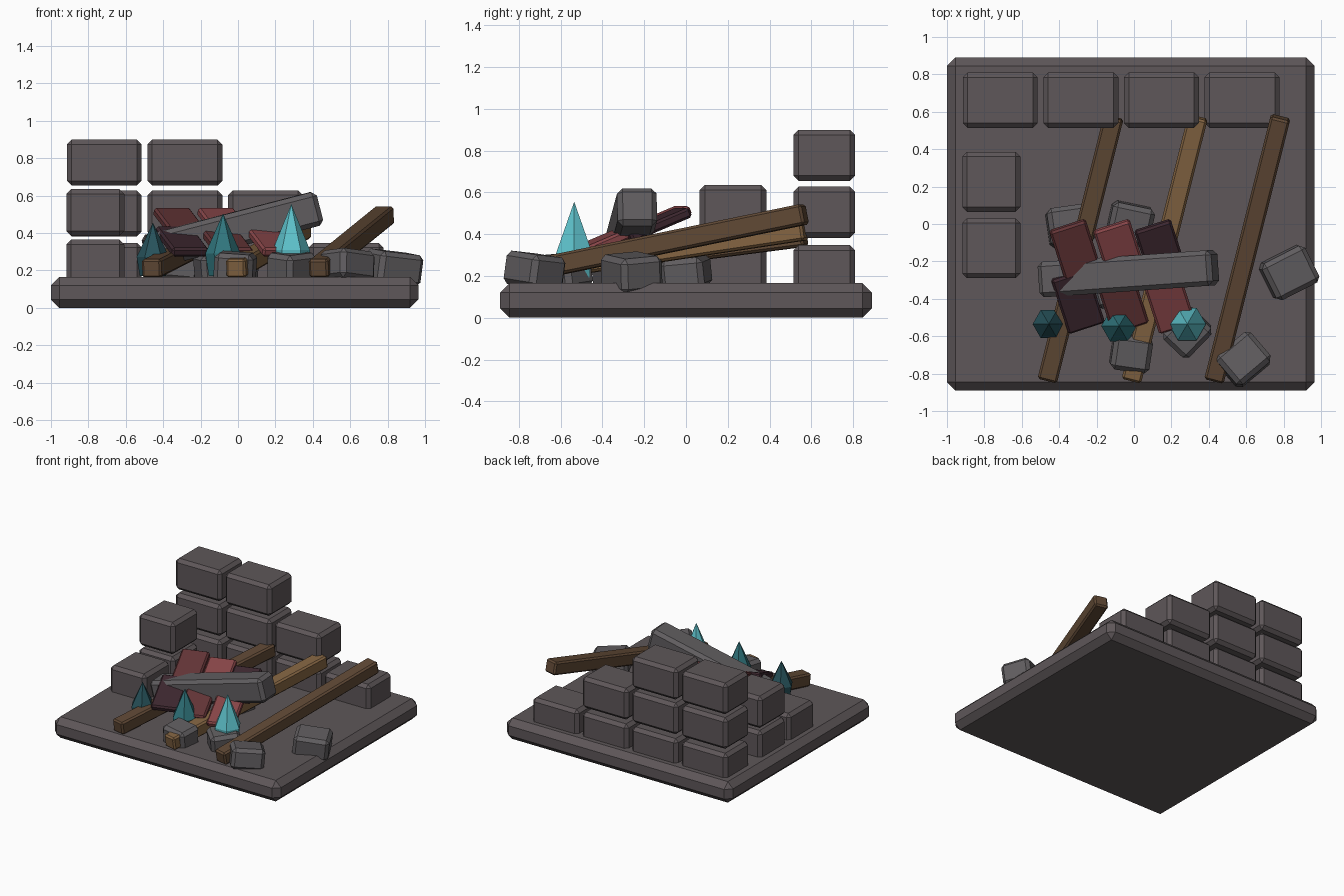
import bpy, bmesh, math
from mathutils import Vector, Euler

if "Cube" in bpy.data.objects:
    bpy.data.objects.remove(bpy.data.objects["Cube"])


def material(name, rgb):
    m = bpy.data.materials.new(name)
    m.diffuse_color = (*rgb, 1)
    m.use_nodes = True
    m.node_tree.nodes["Principled BSDF"].inputs["Base Color"].default_value = m.diffuse_color
    return m


STONE = material("warm_stone", (0.112, 0.095, 0.100))
RUBBLE = material("grey_rubble", (0.118, 0.110, 0.116))
WOOD = material("dark_wood", (0.115, 0.065, 0.035))
TAN = material("tan_wood", (0.225, 0.125, 0.053))
RED_D = material("maroon_tile", (0.046, 0.020, 0.028))
RED_M = material("red_tile", (0.125, 0.034, 0.037))
RED_L = material("light_red_tile", (0.245, 0.060, 0.065))
TEAL_D = material("dark_teal", (0.020, 0.085, 0.105))
TEAL_M = material("teal", (0.030, 0.180, 0.205))
TEAL_L = material("pale_cyan", (0.110, 0.530, 0.590))


def finish(name, bm, mat):
    me = bpy.data.meshes.new(name)
    bm.to_mesh(me)
    bm.free()
    me.materials.append(mat)
    ob = bpy.data.objects.new(name, me)
    bpy.context.collection.objects.link(ob)
    return ob


def block(name, size, loc, mat, bevel, rot=(0, 0, 0)):
    """Chamfered box; rot is XYZ degrees."""
    bm = bmesh.new()
    bmesh.ops.create_cube(bm, size=1)
    bmesh.ops.scale(bm, vec=size, verts=bm.verts)
    bmesh.ops.bevel(bm, geom=bm.edges[:], offset=bevel, segments=1, affect='EDGES')
    ob = finish(name, bm, mat)
    ob.location = loc
    ob.rotation_euler = [math.radians(a) for a in rot]
    return ob


# Ground slab
block("base_slab", (1.965, 1.78, 0.165), (-0.0175, 0, 0.0825), STONE, 0.045)

# Stepped back wall: 4, 3 and 2 blocks
for row, (count, z) in enumerate([(4, 0.225), (3, 0.505), (2, 0.777)]):
    for i in range(count):
        block(f"back_wall_{row}_{i}", (0.40, 0.295, 0.245),
              (-0.715 + i * 0.431, 0.662, z), STONE, 0.025)

# Side wall: two blocks, one more on top at the rear
for i, (y, z) in enumerate([(-0.13, 0.24), (0.225, 0.24), (0.225, 0.51)]):
    block(f"side_wall_{i}", (0.31, 0.32, 0.25), (-0.763, y, z), STONE, 0.025)

# Leaning roof beams
for i, (x, z_top, mat) in enumerate([(-0.462, 0.39, WOOD), (-0.012, 0.42, TAN), (0.43, 0.495, WOOD)]):
    a, b = Vector((x, -0.83, 0.21)), Vector((x + 0.352, 0.565, z_top))
    ob = block(f"beam_{i}", (0.107, (b - a).length + 0.01, 0.1), (a + b) / 2, mat, 0.012)
    ob.rotation_euler = (b - a).to_track_quat('Y', 'Z').to_euler()

# Fallen roof tiles, two rows sloping up to the back
for row, (y, z, xs, mats) in enumerate([
        (-0.15, 0.455, (-0.31, -0.075, 0.145), (RED_M, RED_L, RED_D)),
        (-0.41, 0.355, (-0.30, -0.065, 0.185), (RED_D, RED_M, RED_L))]):
    for i in range(3):
        block(f"roof_tile_{row}_{i}", (0.205, 0.325, 0.05), (xs[i], y, z - 0.01 * (i == 2 and row == 0)),
              mats[i], 0.012, (22, 0, 18))

# Fallen lintel lying over the tiles
block("fallen_lintel", (0.96, 0.19, 0.185), (-0.03, -0.265, 0.415), RUBBLE, 0.025, (0, -14.5, 4))

# Loose rubble: x, y, z, width, depth, height, rotation
for i, (x, y, z, w, d, h, rot) in enumerate([
        (0.83, -0.26, 0.215, 0.26, 0.22, 0.17, (5, 6, 27)),
        (0.585, -0.725, 0.225, 0.24, 0.21, 0.16, (-5, 6, 40)),
        (0.285, -0.58, 0.215, 0.22, 0.19, 0.16, (6, -5, 46)),
        (-0.015, -0.69, 0.215, 0.21, 0.19, 0.16, (5, 4, -8)),
        (-0.34, -0.01, 0.215, 0.24, 0.21, 0.15, (-4, 5, 8)),
        (-0.02, 0.0, 0.215, 0.23, 0.21, 0.15, (5, 5, -12)),
        (-0.11, -0.33, 0.215, 0.22, 0.2, 0.16, (4, -6, 15))]):
    block(f"rubble_{i}", (w, d, h), (x, y, z), RUBBLE, 0.025, rot)

# Six-sided crystals: flared stem and pointed tip
for i, (x, y, r, h, mat) in enumerate([
        (-0.455, -0.535, 0.087, 0.285, TEAL_D),
        (-0.08, -0.545, 0.095, 0.335, TEAL_M),
        (0.285, -0.535, 0.100, 0.385, TEAL_L)]):
    bm = bmesh.new()
    rings = []
    for rr, z in [(0.8 * r, 0), (r, 0.36 * h)]:
        rings.append([bm.verts.new((rr * math.cos(k * math.pi / 3), rr * math.sin(k * math.pi / 3), z))
                      for k in range(6)])
    tip = bm.verts.new((0, 0, h))
    bm.faces.new(rings[0][::-1])
    for k in range(6):
        n = (k + 1) % 6
        bm.faces.new((rings[0][k], rings[0][n], rings[1][n], rings[1][k]))
        bm.faces.new((rings[1][k], rings[1][n], tip))
    finish(f"crystal_{i}", bm, mat).location = (x, y, 0.17)
